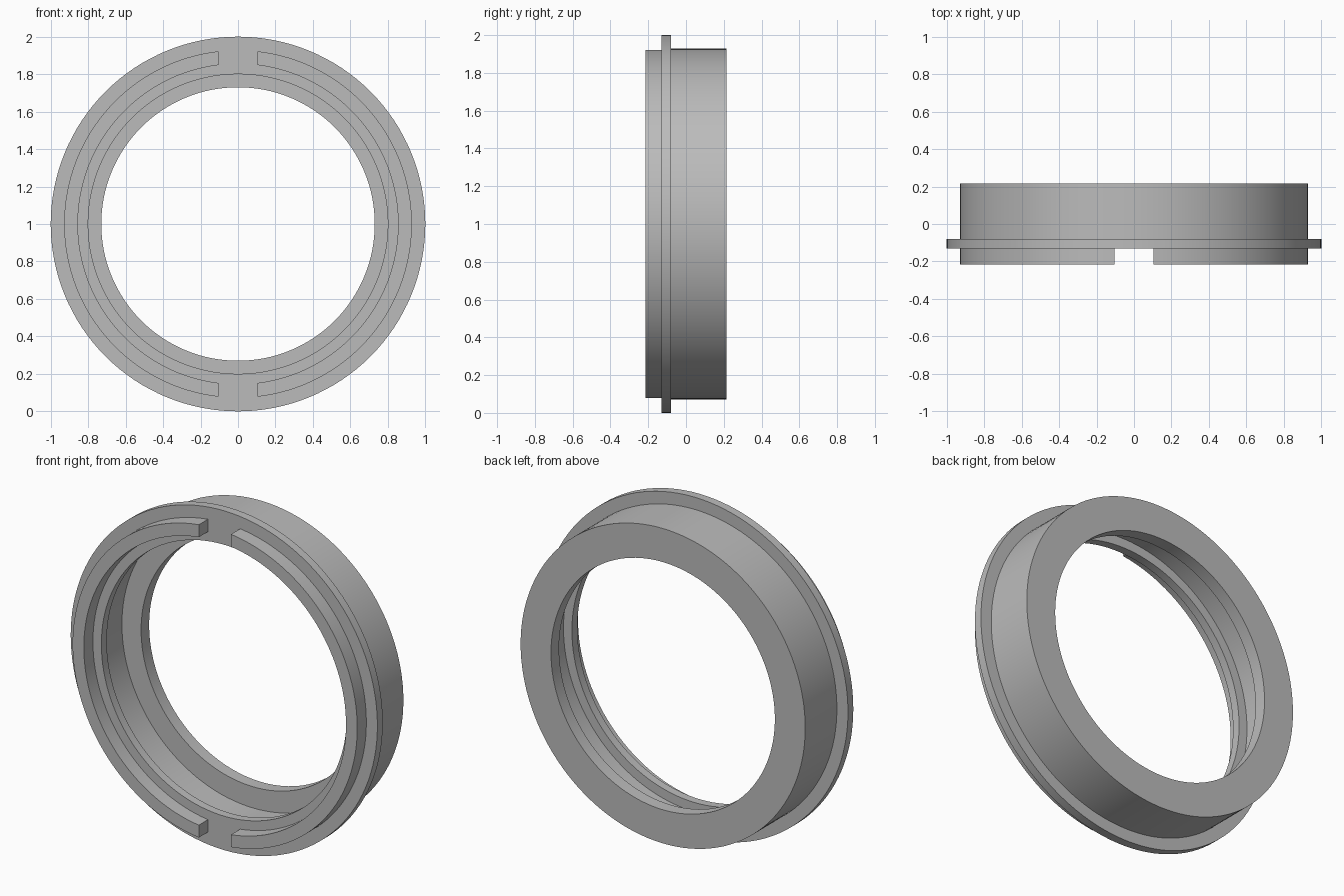
import bpy, bmesh, math

cube = bpy.data.objects.get("Cube")
if cube:
    bpy.data.objects.remove(cube, do_unlink=True)

grey = bpy.data.materials.new("plain_grey")
grey.use_nodes = True
colour = (0.5, 0.5, 0.5, 1)
grey.diffuse_color = colour
grey.node_tree.nodes["Principled BSDF"].inputs["Base Color"].default_value = colour

BODY_R, LIP_R, GROOVE_R, BORE_R = 0.928, 0.80, 0.855, 0.73
FRONT, FLANGE_FRONT, FLANGE_BACK, SHOULDER, BACK = -0.215, -0.13, -0.08, 0.14, 0.215
HALF_GAP = 0.105


def sweep(name, profile, steps, angle, closed):
    """Sweep a (radius, depth) profile around the y axis; angle(t, r) is measured from the top."""
    bm = bmesh.new()
    rings = []
    for i in range(steps if closed else steps + 1):
        ring = []
        for r, y in profile:
            a = angle(i / steps, r)
            ring.append(bm.verts.new((r * math.sin(a), y, 1 + r * math.cos(a))))
        rings.append(ring)
    n = len(profile)
    for i in range(steps):
        a, b = rings[i], rings[(i + 1) % len(rings)]
        for j in range(n):
            k = (j + 1) % n
            bm.faces.new((a[j], a[k], b[k], b[j]))
    if not closed:
        bm.faces.new(rings[0])
        bm.faces.new(rings[-1])
    bmesh.ops.recalc_face_normals(bm, faces=bm.faces)
    mesh = bpy.data.meshes.new(name)
    bm.to_mesh(mesh)
    bm.free()
    mesh.materials.append(grey)
    obj = bpy.data.objects.new(name, mesh)
    bpy.context.collection.objects.link(obj)
    bpy.ops.object.select_all(action='DESELECT')
    obj.select_set(True)
    bpy.context.view_layer.objects.active = obj
    bpy.ops.object.shade_smooth_by_angle(angle=math.radians(30))
    return obj


# Flanged body with an inner lip, a groove behind it and a narrower bore
body = [(LIP_R, FLANGE_FRONT), (1, FLANGE_FRONT), (1, FLANGE_BACK),
        (BODY_R, FLANGE_BACK), (BODY_R, BACK), (BORE_R, BACK),
        (BORE_R, SHOULDER), (GROOVE_R, SHOULDER),
        (GROOVE_R, FLANGE_BACK), (LIP_R, FLANGE_BACK)]
sweep("flanged_ring", body, 128, lambda t, r: 2 * math.pi * t, True)

# Two raised arcs on the front, with straight upright ends
arc = [(GROOVE_R, FRONT), (BODY_R, FRONT), (BODY_R, FLANGE_FRONT), (GROOVE_R, FLANGE_FRONT)]


def arc_angle(side):
    def angle(t, r):
        start = math.asin(HALF_GAP / r)
        return side * (start + t * (math.pi - 2 * start))
    return angle


for name, side in (("left_front_ridge", 1), ("right_front_ridge", -1)):
    sweep(name, arc, 64, arc_angle(side), False)
